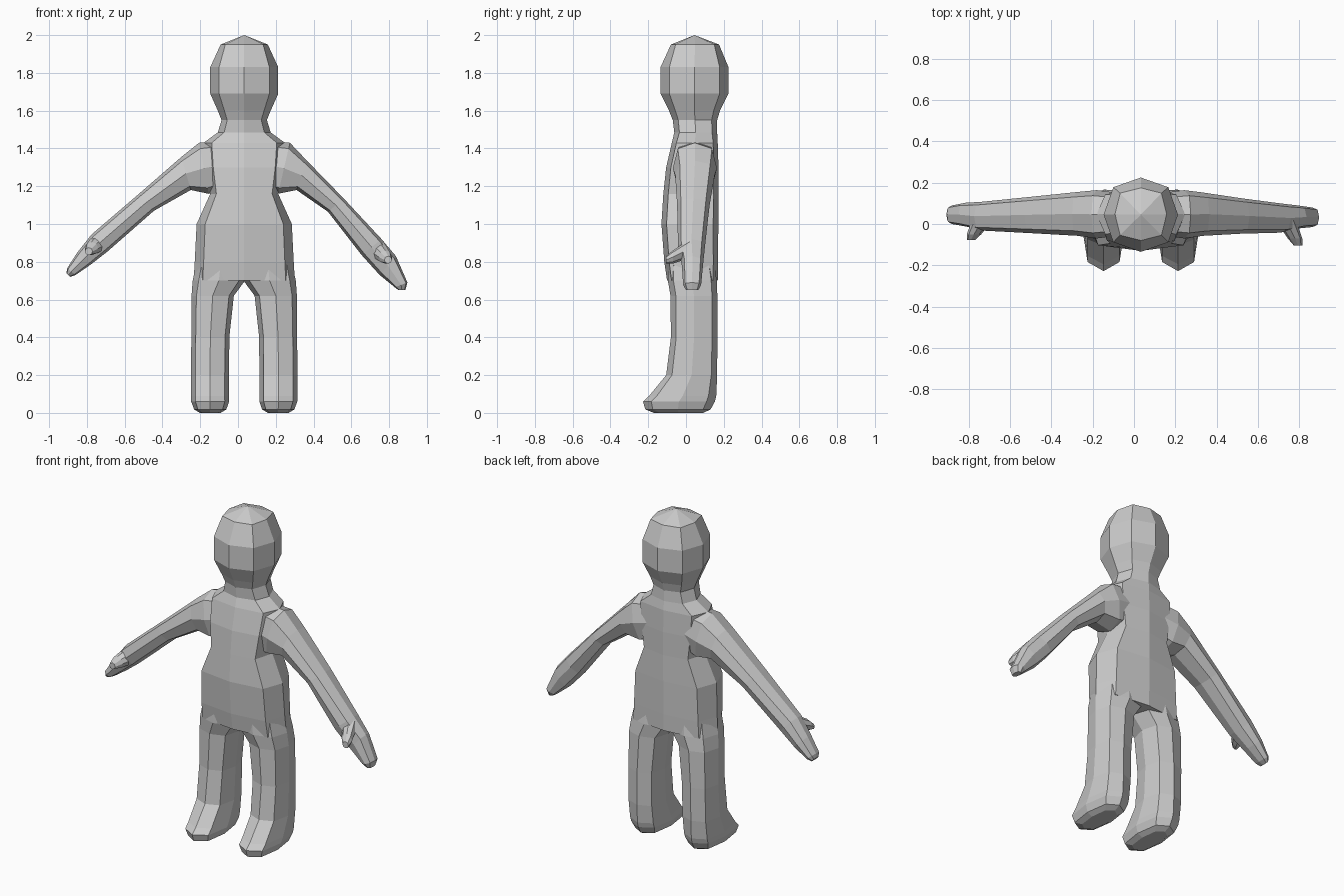
import bpy, bmesh
from mathutils import Vector

MID = 0.033  # body centre line


def loft(name, sections):
    """Skin eight-sided rings; each section is (centre, half axis u, half axis v, squareness)."""
    bm = bmesh.new()
    rings = []
    for c, u, v, k in sections:
        c, u, v = Vector(c), Vector(u), Vector(v)
        pts = [(1, 0), (k, k), (0, 1), (-k, k), (-1, 0), (-k, -k), (0, -1), (k, -k)]
        rings.append([bm.verts.new(c + u * a + v * b) for a, b in pts])
    for r, s in zip(rings, rings[1:]):
        for i in range(8):
            j = (i + 1) % 8
            bm.faces.new((r[i], r[j], s[j], s[i]))
    bm.faces.new(rings[0][::-1])
    bm.faces.new(rings[-1])
    bmesh.ops.remove_doubles(bm, verts=bm.verts, dist=1e-4)
    bmesh.ops.recalc_face_normals(bm, faces=bm.faces)
    me = bpy.data.meshes.new(name)
    bm.to_mesh(me)
    bm.free()
    ob = bpy.data.objects.new(name, me)
    bpy.context.collection.objects.link(ob)
    return ob


def level(z, x0, x1, y0, y1, k=0.77):
    """Horizontal ring filling the given x and y range."""
    return (((x0 + x1) / 2, (y0 + y1) / 2, z), ((x1 - x0) / 2, 0, 0), (0, (y1 - y0) / 2, 0), k)


def slanted(tx, tz, bx, bz, y0, y1):
    """Arm ring between an upper and a lower point, filling a y range."""
    return (((tx + bx) / 2, (y0 + y1) / 2, (tz + bz) / 2),
            ((tx - bx) / 2, 0, (tz - bz) / 2), (0, (y1 - y0) / 2, 0), 0.77)


# Torso, neck and head in one loft: z, half width, front y, back y, squareness
trunk = [(0.70, 0.268, -0.10, 0.168, 0.82), (0.80, 0.262, -0.115, 0.17, 0.82),
         (1.00, 0.252, -0.13, 0.171, 0.82), (1.16, 0.18, -0.12, 0.172, 0.82),
         (1.30, 0.20, -0.105, 0.172, 0.82), (1.43, 0.215, -0.075, 0.168, 0.8),
         (1.485, 0.14, -0.062, 0.165, 0.76), (1.55, 0.12, -0.07, 0.165, 0.75),
         (1.60, 0.14, -0.09, 0.18, 0.75), (1.69, 0.18, -0.135, 0.225, 0.74),
         (1.83, 0.18, -0.135, 0.225, 0.74), (1.95, 0.125, -0.08, 0.175, 0.8),
         (2.0, 0, 0.045, 0.045, 1)]
body = loft("body", [level(z, MID - w, MID + w, y0, y1, k) for z, w, y0, y1, k in trunk])

# Leg with foot: z, inner and outer distance from centre line, front y, back y
leg = [(0.0, 0.125, 0.235, -0.17, 0.09), (0.018, 0.095, 0.265, -0.215, 0.13),
       (0.06, 0.08, 0.281, -0.228, 0.153), (0.09, 0.08, 0.282, -0.195, 0.16),
       (0.20, 0.08, 0.282, -0.105, 0.165), (0.40, 0.079, 0.28, -0.08, 0.166),
       (0.62, 0.055, 0.279, -0.082, 0.166), (0.70, -0.004, 0.273, -0.096, 0.163),
       (0.85, -0.004, 0.24, -0.09, 0.14)]
parts = []
for side in (-1, 1):
    parts.append(loft("leg", [level(z, MID + side * a, MID + side * b, y0, y1)
                              for z, a, b, y0, y1 in leg]))

# Arms: upper x z, lower x z, front y, back y (the two arms hang at different angles)
left = [(-0.02, 1.45, -0.05, 1.20, -0.05, 0.145), (-0.206, 1.43, -0.155, 1.16, -0.07, 0.164),
        (-0.30, 1.355, -0.25, 1.18, -0.057, 0.155), (-0.53, 1.155, -0.445, 1.07, -0.045, 0.133),
        (-0.775, 0.945, -0.69, 0.855, -0.032, 0.108), (-0.85, 0.85, -0.78, 0.785, -0.012, 0.103),
        (-0.905, 0.765, -0.86, 0.73, 0.0, 0.09), (-0.908, 0.74, -0.89, 0.72, 0.015, 0.075)]
right = [(0.09, 1.45, 0.11, 1.20, -0.05, 0.145), (0.275, 1.43, 0.212, 1.16, -0.07, 0.164),
         (0.365, 1.335, 0.31, 1.18, -0.057, 0.152), (0.56, 1.135, 0.476, 1.065, -0.047, 0.125),
         (0.76, 0.92, 0.655, 0.835, -0.042, 0.10), (0.836, 0.83, 0.75, 0.73, -0.022, 0.09),
         (0.897, 0.69, 0.83, 0.665, -0.015, 0.08), (0.886, 0.65, 0.85, 0.65, 0.0, 0.065)]
for rows in (left, right):
    parts.append(loft("arm", [slanted(*r) for r in rows]))

# Thumbs: x, y, z, radius
thumbs = [[(-0.735, 0.02, 0.90, 0.05), (-0.775, -0.05, 0.87, 0.035), (-0.79, -0.078, 0.855, 0.02)],
          [(0.735, 0.02, 0.87, 0.05), (0.78, -0.07, 0.825, 0.035), (0.795, -0.105, 0.81, 0.02)]]
for rows in thumbs:
    parts.append(loft("thumb", [((x, y, z), (r, 0, 0), (0, 0, r), 0.72) for x, y, z, r in rows]))

# Merge everything into one skin
bpy.context.view_layer.objects.active = body
for part in parts:
    mod = body.modifiers.new("join", 'BOOLEAN')
    mod.operation = 'UNION'
    mod.solver = 'EXACT'
    mod.object = part
    bpy.ops.object.modifier_apply(modifier=mod.name)
    bpy.data.objects.remove(part)
